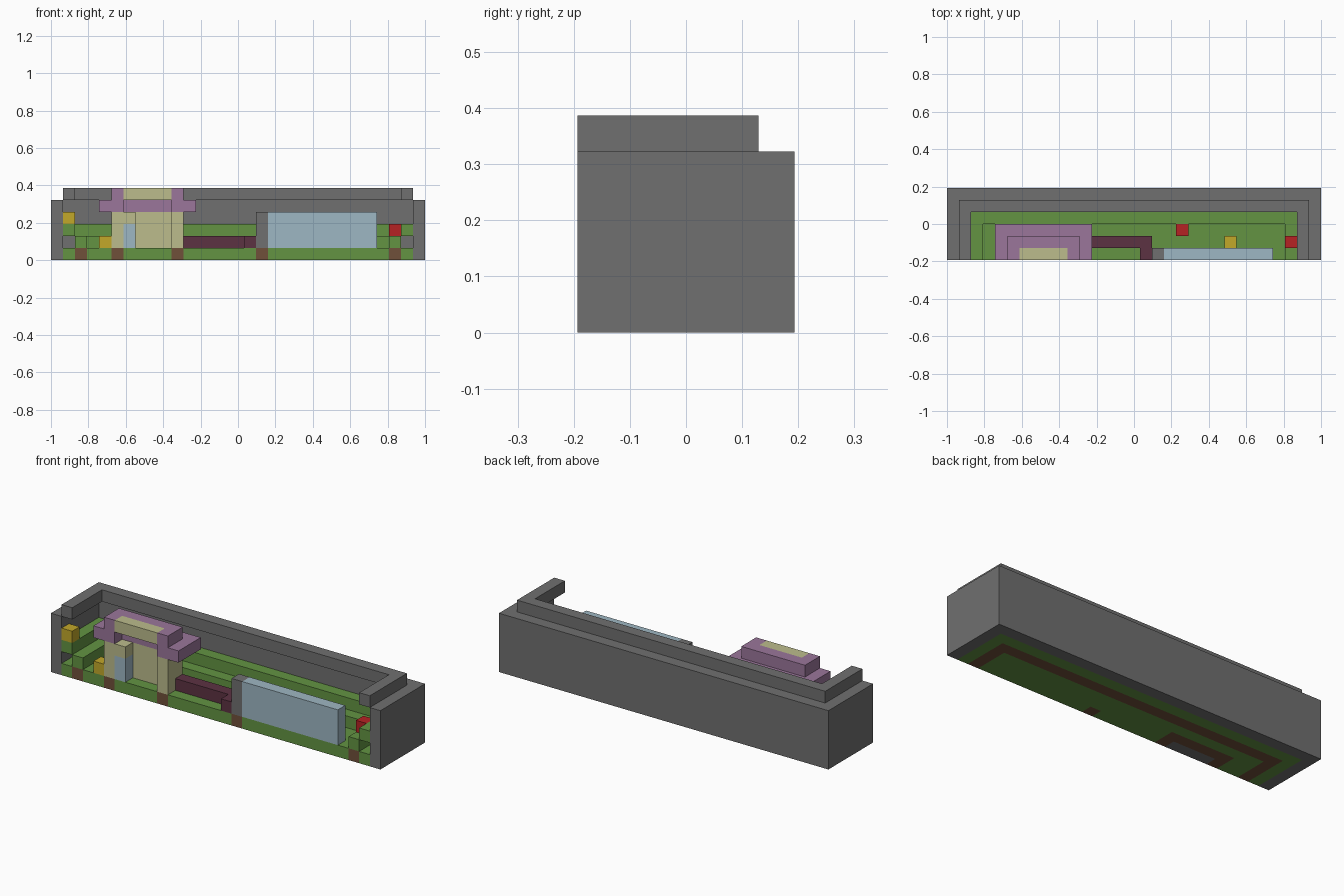
import bpy, bmesh
from mathutils import Vector

cube = bpy.data.objects.get("Cube")
if cube:
    bpy.data.objects.remove(cube)

NX, NY = 31, 6          # block counts across and deep
U = 2 / NX              # block size


def material(name, rgb):
    lin = [((c / 255 + 0.055) / 1.055) ** 2.4 for c in rgb]
    m = bpy.data.materials.new(name)
    m.use_nodes = True
    m.diffuse_color = (*lin, 1)
    m.node_tree.nodes["Principled BSDF"].inputs["Base Color"].default_value = (*lin, 1)
    return m


grey = material("stone grey", (112, 112, 112))
green = material("grass green", (99, 148, 66))
brown = material("earth brown", (112, 80, 58))
purple = material("roof purple", (155, 118, 155))
tan = material("wall tan", (188, 188, 140))
blue = material("pale blue", (158, 183, 195))
yellow = material("yellow", (194, 168, 42))
red = material("red", (182, 34, 36))
maroon = material("maroon", (92, 50, 66))


def block(x, y, z):
    """Cells inside half-open ranges; a single number means one cell."""
    rx, ry, rz = [range(*r) if isinstance(r, tuple) else (r,) for r in (x, y, z)]
    return {(i, j, k) for i in rx for j in ry for k in rz}


def u_shape(a, b, back, z):
    """Two side arms joined by a back row, open at the front."""
    return block((a, b + 1), back, z) | block(a, (0, back), z) | block(b, (0, back), z)


def part(name, mat, cells):
    """Make the outer skin of a set of cells, with flat areas merged."""
    bm = bmesh.new()
    for c in cells:
        for axis in range(3):
            for s in (-1, 1):
                d = Vector((0, 0, 0))
                d[axis] = s
                if tuple(int(v) for v in Vector(c) + d) in cells:
                    continue
                u = Vector((0, 0, 0))
                u[(axis + 1) % 3] = 0.5
                v = d.cross(u)
                mid = Vector(c) + Vector((0.5, 0.5, 0.5)) + d / 2
                pts = [mid - u - v, mid + u - v, mid + u + v, mid - u + v]
                bm.faces.new([bm.verts.new(((p.x - NX / 2) * U, (p.y - NY / 2) * U, p.z * U))
                              for p in pts])
    bmesh.ops.remove_doubles(bm, verts=bm.verts, dist=U / 100)
    bmesh.ops.dissolve_limit(bm, angle_limit=0.01, verts=bm.verts, edges=bm.edges)
    me = bpy.data.meshes.new(name)
    bm.to_mesh(me)
    bm.free()
    me.materials.append(mat)
    ob = bpy.data.objects.new(name, me)
    bpy.context.collection.objects.link(ob)
    return ob


# Outer shell and its overhanging rim
part("outer_wall", grey, u_shape(0, 30, 5, (0, 5)))
part("upper_rim", grey, u_shape(1, 29, 4, 5))

# Ground with earth strips under the walls
earth = u_shape(2, 28, 3, 0) | u_shape(5, 10, 1, 0) | block(17, 0, 0)
house_floor = block((6, 10), 0, 0)
part("ground", green, block((1, 30), (0, 5), 0) - earth - house_floor)
part("earth_strips", brown, earth)
floor = part("house_floor", green, house_floor)
floor.data.materials.append(grey)
for f in floor.data.polygons:
    f.material_index = 1 if f.normal.z < -0.5 else 0

# Green terraces climbing towards the shell
part("lower_terrace", green, u_shape(2, 28, 3, 1))
part("upper_terrace", green, u_shape(1, 29, 4, 2))

# House
part("house_walls", tan, u_shape(5, 10, 1, (1, 4)) | block(6, 0, 3))
part("house_window", blue, block(6, 0, (1, 3)))
eaves = block((4, 12), (0, 3), 4) - block((6, 10), 0, 4)
ridge = block((5, 11), (0, 2), 5) - block((6, 10), 0, 5)
part("house_roof", purple, eaves | ridge)
part("roof_panel", tan, block((6, 10), 0, 5))

# Path, post and water block
part("path", maroon, block((11, 17), 1, 1) | block(16, 0, 1))
part("post", grey, block(17, 0, (1, 4)))
part("water_block", blue, block((18, 27), 0, (1, 4)))

# Flowers
for n, cell in enumerate([(1, 0, 3), (4, 0, 1), (23, 1, 1)]):
    part(f"yellow_flower_{n + 1}", yellow, {cell})
for n, cell in enumerate([(28, 1, 2), (19, 2, 1)]):
    part(f"red_flower_{n + 1}", red, {cell})
